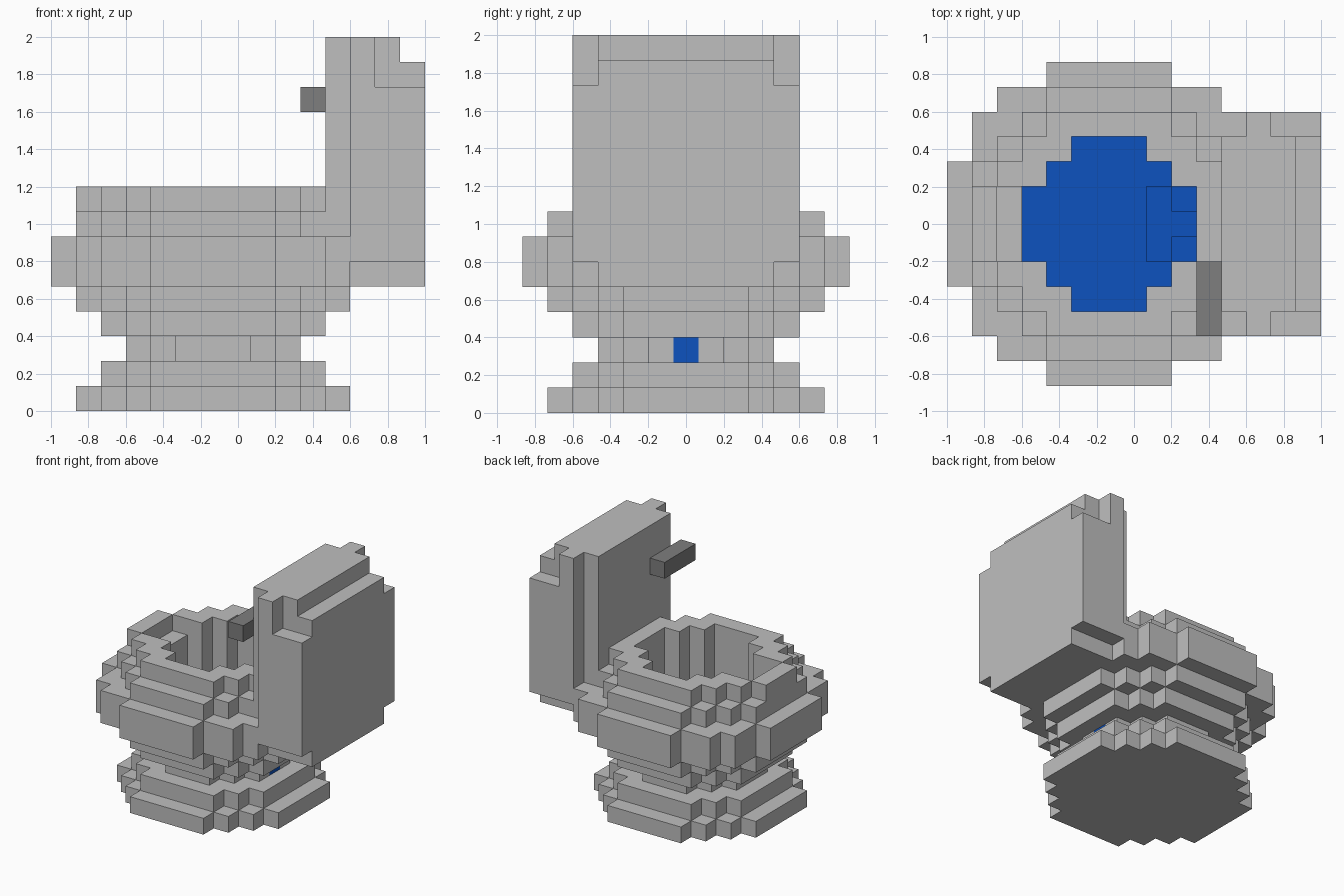
import bpy
import bmesh
from mathutils import Vector

cube = bpy.data.objects.get("Cube")
if cube:
    bpy.data.objects.remove(cube, do_unlink=True)

UNIT = 2 / 15                      # edge of one block
ORIGIN = Vector((-7.5, -6.5, 0))   # grid corner, in blocks
CENTRE = 6                         # bowl axis, in block columns


def material(name, rgb):
    mat = bpy.data.materials.new(name)
    mat.use_nodes = True
    color = (*rgb, 1)
    mat.diffuse_color = color
    mat.node_tree.nodes["Principled BSDF"].inputs["Base Color"].default_value = color
    return mat


porcelain = material("light_grey_porcelain", (0.52, 0.52, 0.52))
metal = material("dark_grey_metal", (0.21, 0.21, 0.21))
blue = material("blue_water", (0.004, 0.084, 0.52))

# Half widths of the stepped discs, row by row out from the middle
DISCS = {
    7: (3, 3, 2, 1),
    9: (4, 4, 4, 3, 2),
    11: (5, 5, 5, 4, 3, 2),
    13: (6, 6, 6, 5, 5, 4, 2),
}


def disc(size, level):
    rows = DISCS[size]
    return {(CENTRE + x, CENTRE + y, level)
            for y in range(1 - len(rows), len(rows))
            for x in range(-rows[abs(y)], rows[abs(y)] + 1)}


def box(xs, ys, zs):
    """Blocks in inclusive column ranges."""
    return {(x, y, z)
            for x in range(xs[0], xs[1] + 1)
            for y in range(ys[0], ys[1] + 1)
            for z in range(zs[0], zs[1] + 1)}


def build(name, cells, mat):
    """Skin a set of blocks with quads on the exposed sides only."""
    bm = bmesh.new()
    corners = {}

    def vert(p):
        if p not in corners:
            corners[p] = bm.verts.new((Vector(p) + ORIGIN) * UNIT)
        return corners[p]

    for cell in sorted(cells):
        for axis in range(3):
            u, v = (axis + 1) % 3, (axis + 2) % 3
            for side in (0, 1):
                neighbour = list(cell)
                neighbour[axis] += 2 * side - 1
                if tuple(neighbour) in cells:
                    continue
                quad = []
                for du, dv in ((0, 0), (1, 0), (1, 1), (0, 1)):
                    p = list(cell)
                    p[axis] += side
                    p[u] += du
                    p[v] += dv
                    quad.append(vert(tuple(p)))
                bm.faces.new(quad if side else quad[::-1])
    mesh = bpy.data.meshes.new(name)
    bm.to_mesh(mesh)
    bm.free()
    mesh.materials.append(mat)
    obj = bpy.data.objects.new(name, mesh)
    bpy.context.collection.objects.link(obj)


# Stepped foot and waist, with a drain channel running out the back
drain = box((8, 8), (5, 7), (2, 2)) | {(9, CENTRE, 2)}
build("foot", disc(11, 0) | disc(9, 1), porcelain)
build("pedestal", disc(7, 2) - drain, porcelain)

# Bowl widening upwards around a straight shaft
bowl = set()
for level, size in ((3, 9), (4, 11), (5, 13), (6, 13), (7, 11)):
    bowl |= disc(size, level) - disc(7, level)
build("bowl", bowl, porcelain)

# Rim with its front section pushed outward
rim = disc(9, 8) - disc(7, 8) - box((2, 2), (5, 7), (8, 8))
build("rim", rim | box((1, 1), (5, 7), (8, 8)), porcelain)

# Water filling the bottom of the shaft, sunken over the drain
pool = {c for c in disc(7, 3) if (c[0], c[1], 2) not in drain}
build("water", pool | drain, blue)

# Tank with trimmed corners and a narrower front strip
tank = {(x, y, z) for x, y, z in box((12, 14), (2, 10), (5, 14))
        if not (y in (2, 10) and (z == 5 or (z >= 13 and x >= 13)))
        and not (x == 14 and z == 14)}
tank |= box((11, 11), (3, 9), (7, 14))
build("tank", tank - bowl, porcelain)

# Flush lever
build("flush_lever", box((10, 10), (2, 4), (12, 12)), metal)
